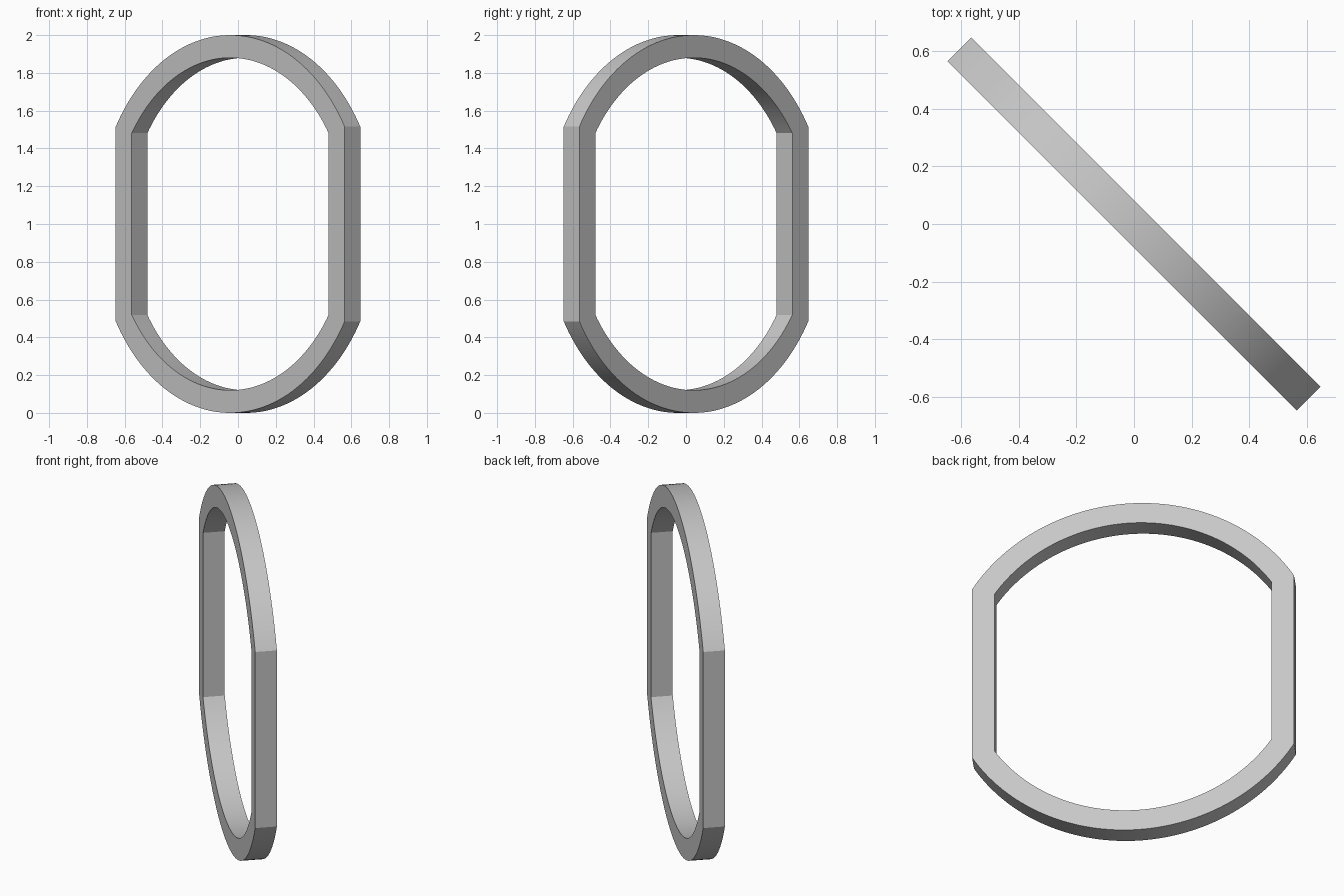
import bpy, bmesh, math
from mathutils import Matrix

if "Cube" in bpy.data.objects:
    bpy.data.objects.remove(bpy.data.objects["Cube"], do_unlink=True)

RADIUS, HALF_WIDTH, BAND, DEPTH, STEPS = 1.0, 0.857, 0.12, 0.117, 64


def outline(radius, half_width):
    """Circle with its two sides cut straight, as (across, up) points."""
    start = math.acos(half_width / radius)
    arc = [start + (math.pi - 2 * start) * i / STEPS for i in range(STEPS + 1)]
    angles = arc + [a + math.pi for a in arc]
    return [(radius * math.cos(a), radius * math.sin(a)) for a in angles]


# Flat metal colour
grey = bpy.data.materials.new("grey")
grey.use_nodes = True
colour = (0.57, 0.57, 0.57, 1)
grey.diffuse_color = colour
grey.node_tree.nodes["Principled BSDF"].inputs["Base Color"].default_value = colour

# Rectangular band section swept around the outline
outer = outline(RADIUS, HALF_WIDTH)
inner = outline(RADIUS - BAND, HALF_WIDTH - BAND)
bm = bmesh.new()
loops = []
for points, y in ((outer, -1), (outer, 1), (inner, 1), (inner, -1)):
    loops.append([bm.verts.new((u, y * DEPTH / 2, v)) for u, v in points])
count = len(outer)
for k in range(4):
    a, b = loops[k], loops[(k + 1) % 4]
    for i in range(count):
        j = (i + 1) % count
        bm.faces.new((a[i], a[j], b[j], b[i]))
bmesh.ops.recalc_face_normals(bm, faces=bm.faces)

# Stand on the ground, turned diagonally
bm.transform(Matrix.Translation((0, 0, RADIUS)) @ Matrix.Rotation(-math.pi / 4, 4, "Z"))
mesh = bpy.data.meshes.new("ring_band")
bm.to_mesh(mesh)
bm.free()
mesh.materials.append(grey)
ring = bpy.data.objects.new("ring_band", mesh)
bpy.context.collection.objects.link(ring)

# Smooth arcs with crisp corners
bpy.ops.object.select_all(action="DESELECT")
ring.select_set(True)
bpy.context.view_layer.objects.active = ring
bpy.ops.object.shade_smooth_by_angle(angle=math.radians(20))
